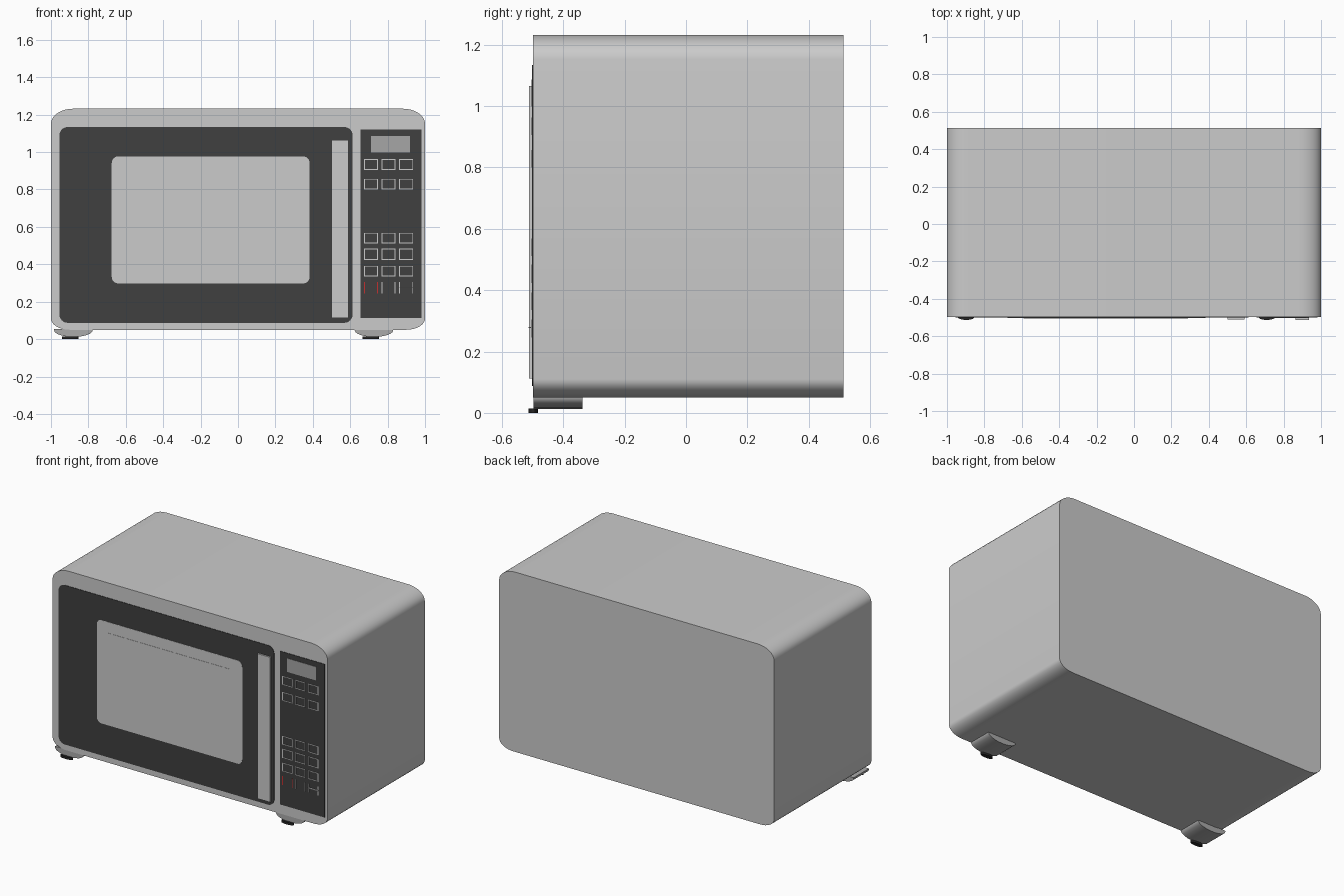
import bpy, bmesh
from math import sin, cos, pi

if "Cube" in bpy.data.objects:
    bpy.data.objects.remove(bpy.data.objects["Cube"])

FRONT, BACK = -0.498, 0.513


def material(name, r, g=None, b=None):
    m = bpy.data.materials.new(name)
    m.diffuse_color = (r, r if g is None else g, r if b is None else b, 1)
    m.use_nodes = True
    m.node_tree.nodes["Principled BSDF"].inputs["Base Color"].default_value = m.diffuse_color
    return m


BLACK = material("black_gloss", 0.05)
PAD = material("rubber", 0.02)
FOOT = material("dark_plastic", 0.4)
SCREEN = material("screen", 0.38)
BEZEL = material("window_bezel", 0.72)
LINE = material("button_line", 0.6)
RED = material("button_red", 0.55, 0.03, 0.03)


def prism(name, pts, y0, y1, mat=None, smooth=False):
    """Extrude an xz outline from y0 to y1."""
    bm = bmesh.new()
    face = bm.faces.new([bm.verts.new((x, y0, z)) for x, z in pts])
    ext = bmesh.ops.extrude_face_region(bm, geom=[face])
    verts = [v for v in ext["geom"] if isinstance(v, bmesh.types.BMVert)]
    bmesh.ops.translate(bm, verts=verts, vec=(0, y1 - y0, 0))
    bmesh.ops.recalc_face_normals(bm, faces=bm.faces)
    me = bpy.data.meshes.new(name)
    bm.to_mesh(me)
    bm.free()
    ob = bpy.data.objects.new(name, me)
    bpy.context.collection.objects.link(ob)
    if mat:
        me.materials.append(mat)
    if smooth:
        bpy.ops.object.select_all(action='DESELECT')
        ob.select_set(True)
        bpy.context.view_layer.objects.active = ob
        bpy.ops.object.shade_smooth_by_angle()
    return ob


def rounded(x0, x1, z0, z1, top, bottom, n=8):
    """Rectangle outline with elliptical corners; top and bottom are (rx, rz)."""
    pts = []
    for q, (x, sx, z, sz, (rx, rz)) in enumerate([
            (x1, -1, z1, -1, top), (x0, 1, z1, -1, top),
            (x0, 1, z0, 1, bottom), (x1, -1, z0, 1, bottom)]):
        for i in range(n + 1):
            a = (q + i / n) * pi / 2
            pts.append((x + sx * rx + rx * cos(a), z + sz * rz + rz * sin(a)))
    return pts


def plate(name, x0, x1, z0, z1, y0, mat=None, r=0, y1=FRONT):
    if r:
        return prism(name, rounded(x0, x1, z0, z1, (r, r), (r, r)), y0, y1, mat, True)
    return prism(name, [(x0, z0), (x1, z0), (x1, z1), (x0, z1)], y0, y1, mat)


# Casing
prism("casing", rounded(-1, 1, 0.05, 1.232, (0.12, 0.08), (0.1, 0.06)),
      FRONT, BACK, None, True)

# Door, window and handle
plate("door", -0.955, 0.613, 0.087, 1.134, -0.501, BLACK, 0.045)
plate("window_bezel", -0.675, 0.383, 0.298, 0.977, -0.5025, BEZEL, 0.035)
plate("window_pane", -0.592, 0.29, 0.37, 0.905, -0.504)
plate("handle", 0.5, 0.592, 0.112, 1.065, -0.511)

# Control panel and display
plate("control_panel", 0.656, 0.98, 0.112, 1.12, -0.501, BLACK)
plate("display", 0.71, 0.92, 0.998, 1.087, -0.503, SCREEN)

# Button outlines: the last row only has its side lines
T = 0.004
COLUMNS = [(0.674, 0.748), (0.768, 0.841), (0.862, 0.936)]
ROWS = [(0.905, 0.962), (0.8, 0.857), (0.512, 0.568),
        (0.424, 0.484), (0.336, 0.392), (0.245, 0.305)]
for r, (z0, z1) in enumerate(ROWS):
    for c, (x0, x1) in enumerate(COLUMNS):
        last = r == len(ROWS) - 1
        mat = RED if last and c == 0 else LINE
        name = f"button_{r + 1}_{c + 1}"
        plate(name + "_left", x0, x0 + T, z0, z1, -0.503, mat)
        plate(name + "_right", x1 - T, x1, z0, z1, -0.503, mat)
        if not last:
            plate(name + "_bottom", x0, x1, z0, z0 + T, -0.503, mat)
            plate(name + "_top", x0, x1, z1 - T, z1, -0.503, mat)
plate("button_bar", 0.864, 0.936, 0.276, 0.28, -0.513, LINE)

# Front feet: curved block with an oval pad beneath
for side, cx in (("left", -0.88), ("right", 0.727)):
    arc = [(cx + 0.103 * cos(pi + i * pi / 12), 0.047 + 0.035 * sin(pi + i * pi / 12))
           for i in range(13)]
    prism(f"{side}_foot", [(cx + 0.103, 0.054)] + [(cx - 0.103, 0.054)] + arc,
          -0.497, -0.338, FOOT, True)
    bpy.ops.mesh.primitive_cylinder_add(vertices=24, radius=1, depth=1,
                                        location=(cx - 0.017, -0.498, 0.0075))
    pad = bpy.context.object
    pad.name = f"{side}_foot_pad"
    pad.scale = (0.044, 0.015, 0.015)
    pad.data.materials.append(PAD)
    bpy.ops.object.shade_smooth_by_angle()
